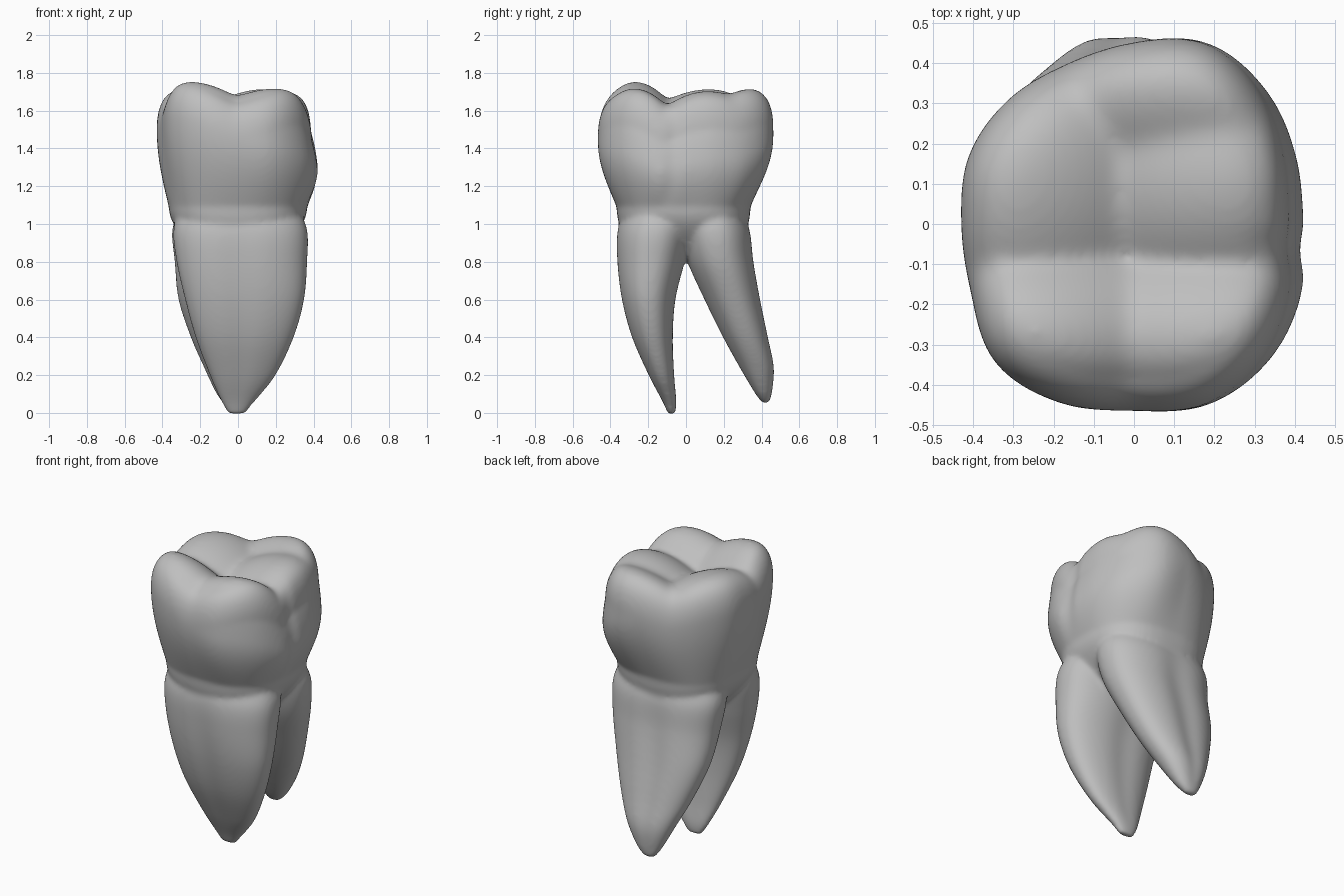
import bpy
import bmesh
from math import sin, cos, pi, exp, log, sqrt, copysign

cube = bpy.data.objects.get("Cube")
if cube:
    bpy.data.objects.remove(cube, do_unlink=True)

SIDES = 96
ANGLES = [2 * pi * i / SIDES for i in range(SIDES)]
NECK_Z = 1.09
TRUNK_Z = .82
ROUNDING = 0.2

# Crown outline: radius at equal angles, counter-clockwise from +x
OUTLINE = [.43, .445, .475, .49, .452, .432, .44, .445,
           .43, .44, .488, .482, .465, .49, .485, .46]

# Cusps: x, y, height, fall-off in x, fall-off in y
CUSPS = [(-.31, -.29, 1.765, 1.0, 2.8),
         (.25, -.29, 1.725, .75, 2.8),
         (-.33, .14, 1.72, 1.1, 1.0),
         (.25, .12, 1.705, 1.0, 1.6),
         (.19, .39, 1.73, .7, 1.8)]

# Root sections from top to tip: z, x min, x max, y min, y max
FRONT_ROOT = [(1.1, -.3, .31, -.31, .04),
              (.97, -.342, .366, -.366, .04),
              (.8, -.325, .366, -.37, 0),
              (.6, -.28, .35, -.345, -.05),
              (.4, -.225, .295, -.29, -.065),
              (.2, -.15, .2, -.2, -.06),
              (.06, -.09, .09, -.125, -.05),
              (-.006, -.05, .035, -.095, -.057)]
BACK_ROOT = [(1.1, -.3, .3, -.04, .28),
             (.97, -.348, .35, -.04, .342),
             (.8, -.335, .335, 0, .365),
             (.6, -.315, .275, .09, .4),
             (.4, -.25, .2, .19, .44),
             (.24, -.18, .12, .28, .47),
             (.11, -.12, .04, .36, .457),
             (.05, -.08, -.02, .405, .44)]


def catmull(a, b, c, d, t):
    return b + .5 * t * (c - a + t * (2*a - 5*b + 4*c - d + t * (3*(b - c) + d - a)))


def smooth_row(rows, t):
    """Interpolate a list of sections smoothly at index t."""
    i = min(int(t), len(rows) - 2)
    picks = [rows[max(0, min(len(rows) - 1, i + k))] for k in (-1, 0, 1, 2)]
    return [catmull(*vals, t - i) for vals in zip(*picks)]


def outline_radius(a):
    s = a / (2 * pi) * len(OUTLINE)
    i = int(s)
    r = catmull(*[OUTLINE[(i + k) % len(OUTLINE)] for k in (-1, 0, 1, 2)], s - i)
    # Shallow groove down the side between two cusps
    return r - .014 * exp(-((a - 2 * pi + .16) / .1) ** 2)


def squircle(a, power):
    c, s = cos(a), sin(a)
    return (copysign(abs(c) ** (2 / power), c), copysign(abs(s) ** (2 / power), s))


def chewing_height(x, y):
    """Smooth maximum of the cusps, leaving grooves where they meet."""
    soft = .014
    return soft * log(sum(exp((z - kx * (x - cx) ** 2 - ky * (y - cy) ** 2) / soft)
                          for cx, cy, z, kx, ky in CUSPS))


def loft(bm, rings):
    loops = [[bm.verts.new(p) for p in ring] for ring in rings]
    for low, high in zip(loops, loops[1:]):
        for i in range(SIDES):
            j = (i + 1) % SIDES
            bm.faces.new((low[i], low[j], high[j], high[i]))
    bm.faces.new(loops[0][::-1])
    bm.faces.new(loops[-1])


def neck_point(a):
    x, y = squircle(a, 2.6)
    return x * .366, y * .354 - .013


def lean(a, u):
    """The left flank (+x) tips inward towards the chewing surface."""
    return 1 - .1 * max(0, cos(a)) ** 2 * u ** 3


def crown_top(a, f):
    r = outline_radius(a) * lean(a, 1)
    inner = min(f, .82) * r
    z = chewing_height(inner * cos(a), inner * sin(a))
    return (f * r * cos(a), f * r * sin(a), z - ROUNDING * (1 - sqrt(max(0, 1 - f ** 9))))


def crown_side(a, u):
    nx, ny = neck_point(a)
    r = outline_radius(a) * lean(a, u)
    b = sin(min(1, u * (1 + .6 * max(0, cos(a)))) * pi / 2)
    top = crown_top(a, 1)[2]
    return (nx + (r * cos(a) - nx) * b, ny + (r * sin(a) - ny) * b,
            NECK_Z + (top - NECK_Z) * u)


def trunk_point(a, t):
    """Waist between the roots, drawn in towards the fork."""
    x, y = neck_point(a)
    swell = sin(t * pi / 2)
    return (x * (.5 + .5 * swell), y * (.75 + .25 * swell),
            TRUNK_Z + (NECK_Z - TRUNK_Z) * t)


def add_crown(bm):
    # Trunk below the neck, then flared sides, then the chewing surface
    rings = [[trunk_point(a, k / 12) for a in ANGLES] for k in range(12)]
    rings += [[crown_side(a, k / 20) for a in ANGLES] for k in range(20)]
    rings += [[crown_top(a, cos(k / 40 * pi / 2)) for a in ANGLES] for k in range(40)]
    loft(bm, rings)


def add_root(bm, rows, pinch):
    """Tapering root with a long shallow groove on its broad faces."""
    rings = []
    steps = 56
    for k in range(steps, -1, -1):
        z, x0, x1, y0, y1 = smooth_row(rows, k / steps * (len(rows) - 1))
        groove = pinch * sin(pi * k / steps)
        ring = []
        for a in ANGLES:
            x, y = squircle(a, 2.25)
            y *= 1 - groove * exp(-((x + .08) / .28) ** 2)
            ring.append(((x0 + x1 + x * (x1 - x0)) / 2, (y0 + y1 + y * (y1 - y0)) / 2, z))
        rings.append(ring)
    loft(bm, rings)


# Assemble crown and roots in one skin
bm = bmesh.new()
add_crown(bm)
add_root(bm, FRONT_ROOT, .09)
add_root(bm, BACK_ROOT, .13)
bmesh.ops.recalc_face_normals(bm, faces=bm.faces)
mesh = bpy.data.meshes.new("molar_tooth")
bm.to_mesh(mesh)
bm.free()
tooth = bpy.data.objects.new("molar_tooth", mesh)
bpy.context.collection.objects.link(tooth)

# Fuse the parts and soften the joins
remesh = tooth.modifiers.new("fuse", 'REMESH')
remesh.mode = 'VOXEL'
remesh.voxel_size = .012
remesh.use_smooth_shade = True
soften = tooth.modifiers.new("soften", 'SMOOTH')
soften.factor = .5
soften.iterations = 14

# Plain grey enamel
grey = bpy.data.materials.new("enamel_grey")
grey.use_nodes = True
colour = (.52, .52, .52, 1)
grey.diffuse_color = colour
grey.node_tree.nodes["Principled BSDF"].inputs["Base Color"].default_value = colour
mesh.materials.append(grey)
